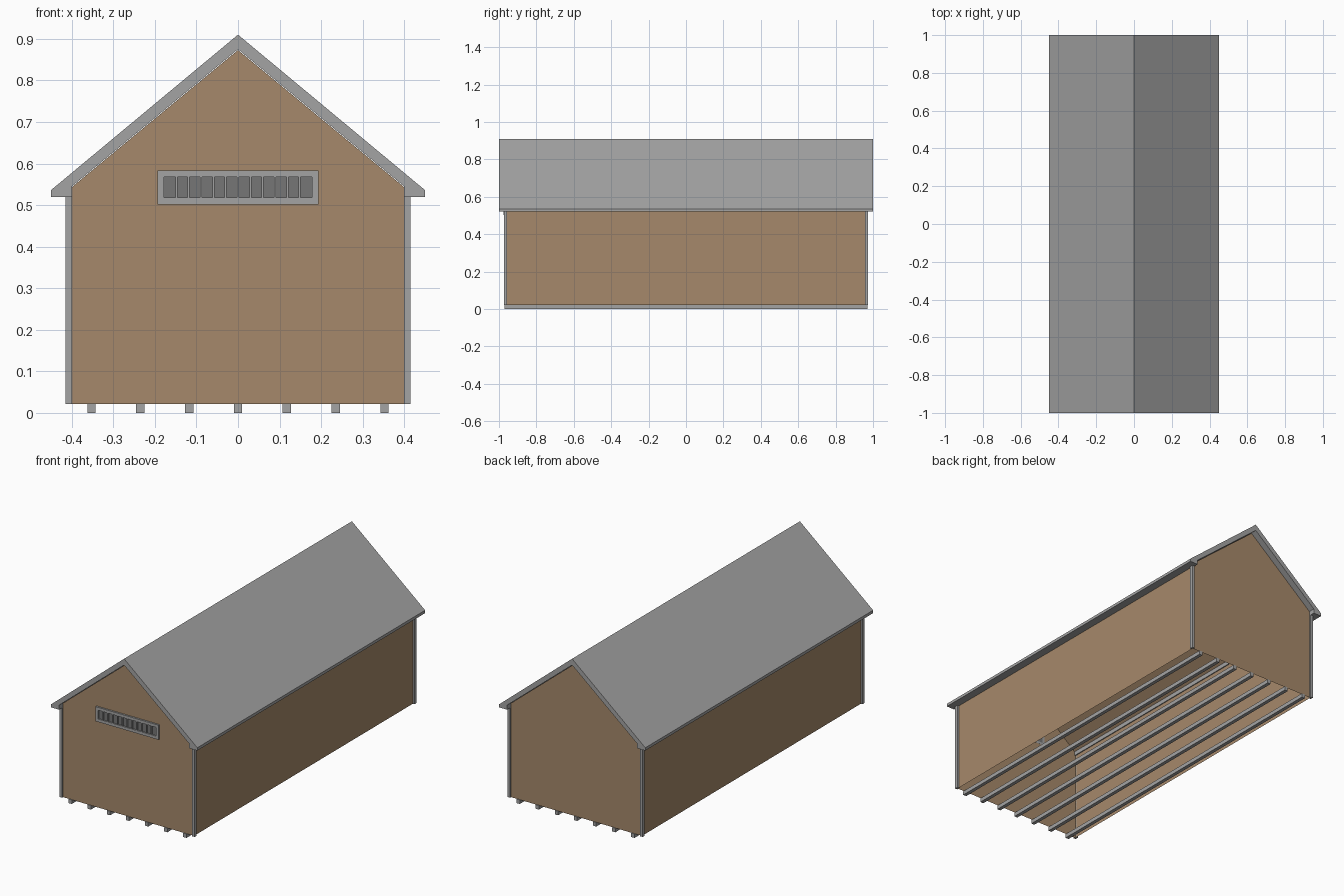
import bpy, bmesh

if "Cube" in bpy.data.objects:
    bpy.data.objects.remove(bpy.data.objects["Cube"])


def material(name, rgb):
    m = bpy.data.materials.new(name)
    m.diffuse_color = (*rgb, 1)
    m.use_nodes = True
    m.node_tree.nodes["Principled BSDF"].inputs["Base Color"].default_value = m.diffuse_color
    return m


GREY = material("grey", (0.37, 0.37, 0.37))
DARK = material("dark grey", (0.18, 0.18, 0.18))
BROWN = material("brown", (0.38, 0.25, 0.145))


def finish(name, bm, mat):
    bmesh.ops.recalc_face_normals(bm, faces=bm.faces)
    me = bpy.data.meshes.new(name)
    bm.to_mesh(me)
    bm.free()
    me.materials.append(mat)
    ob = bpy.data.objects.new(name, me)
    bpy.context.collection.objects.link(ob)
    return ob


def prism(name, profile, plane, a, b, mat, open_bottom=False):
    """Extrude a closed profile along y (plane 'xz') or z (plane 'xy')."""
    bm = bmesh.new()
    place = (lambda p: (p[0], a, p[1])) if plane == "xz" else (lambda p: (p[0], p[1], a))
    f = bm.faces.new([bm.verts.new(place(p)) for p in profile])
    res = bmesh.ops.extrude_face_region(bm, geom=[f], use_keep_orig=True)
    move = (0, b - a, 0) if plane == "xz" else (0, 0, b - a)
    bmesh.ops.translate(bm, vec=move, verts=[g for g in res["geom"] if isinstance(g, bmesh.types.BMVert)])
    bmesh.ops.recalc_face_normals(bm, faces=bm.faces)
    if open_bottom:
        under = [g for g in bm.faces if g.normal.z < -0.9]
        bmesh.ops.delete(bm, geom=under, context="FACES_ONLY")
    return finish(name, bm, mat)


def box(name, x0, x1, y0, y1, z0, z1, mat):
    return prism(name, [(x0, z0), (x1, z0), (x1, z1), (x0, z1)], "xz", y0, y1, mat)


def mirrored(half):
    return half + [(-x, z) for x, z in reversed(half) if x != 0]


WX, WY, BASE = 0.405, 0.965, 0.021

# Walls and inner ceiling: a gabled shell, open underneath
prism("walls", [(-WX, BASE), (WX, BASE), (WX, 0.539), (0, 0.873), (-WX, 0.539)],
      "xz", -WY, WY, BROWN, open_bottom=True)

# Roof with boxed eaves
outer = [(-0.45, 0.52), (-0.45, 0.536), (0, 0.91), (0.45, 0.536), (0.45, 0.52)]
inner = [(0.40, 0.52), (0.40, 0.545), (0, 0.875), (-0.40, 0.545), (-0.40, 0.52)]
prism("roof", outer + inner, "xz", -1, 1, GREY)

# L-shaped corner trim
L = [(0.40, WY), (0.40, 0.974), (0.415, 0.974), (0.415, 0.956), (WX, 0.956), (WX, WY)]
for sx, side in ((-1, "left"), (1, "right")):
    for sy, end in ((-1, "front"), (1, "back")):
        prism(f"corner_trim_{end}_{side}", [(sx * x, sy * y) for x, y in L],
              "xy", BASE, 0.525, GREY)

# Skids under the floor
for i in range(-3, 4):
    c = i * 0.1175
    box(f"skid_{i + 4}", c - 0.01, c + 0.01, -0.97, 0.97, 0, 0.022, GREY)

# Front vent: dark backing, frame and upright bars
VX, IX, F, B = 0.194, 0.178, -0.975, -0.964
box("vent_backing", -IX, IX, -0.968, B, 0.515, 0.57, DARK)
box("vent_frame_bottom", -VX, VX, F, B, 0.502, 0.518, GREY)
box("vent_frame_top", -VX, VX, F, B, 0.567, 0.583, GREY)
for s, side in ((-1, "left"), (1, "right")):
    x0, x1 = sorted((s * IX, s * VX))
    box(f"vent_frame_{side}", x0, x1, F, B, 0.518, 0.567, GREY)
pitch = 2 * IX / 12
for i in range(1, 12):
    c = -IX + i * pitch
    box(f"vent_bar_{i}", c - 0.0025, c + 0.0025, F, B, 0.518, 0.567, GREY)
